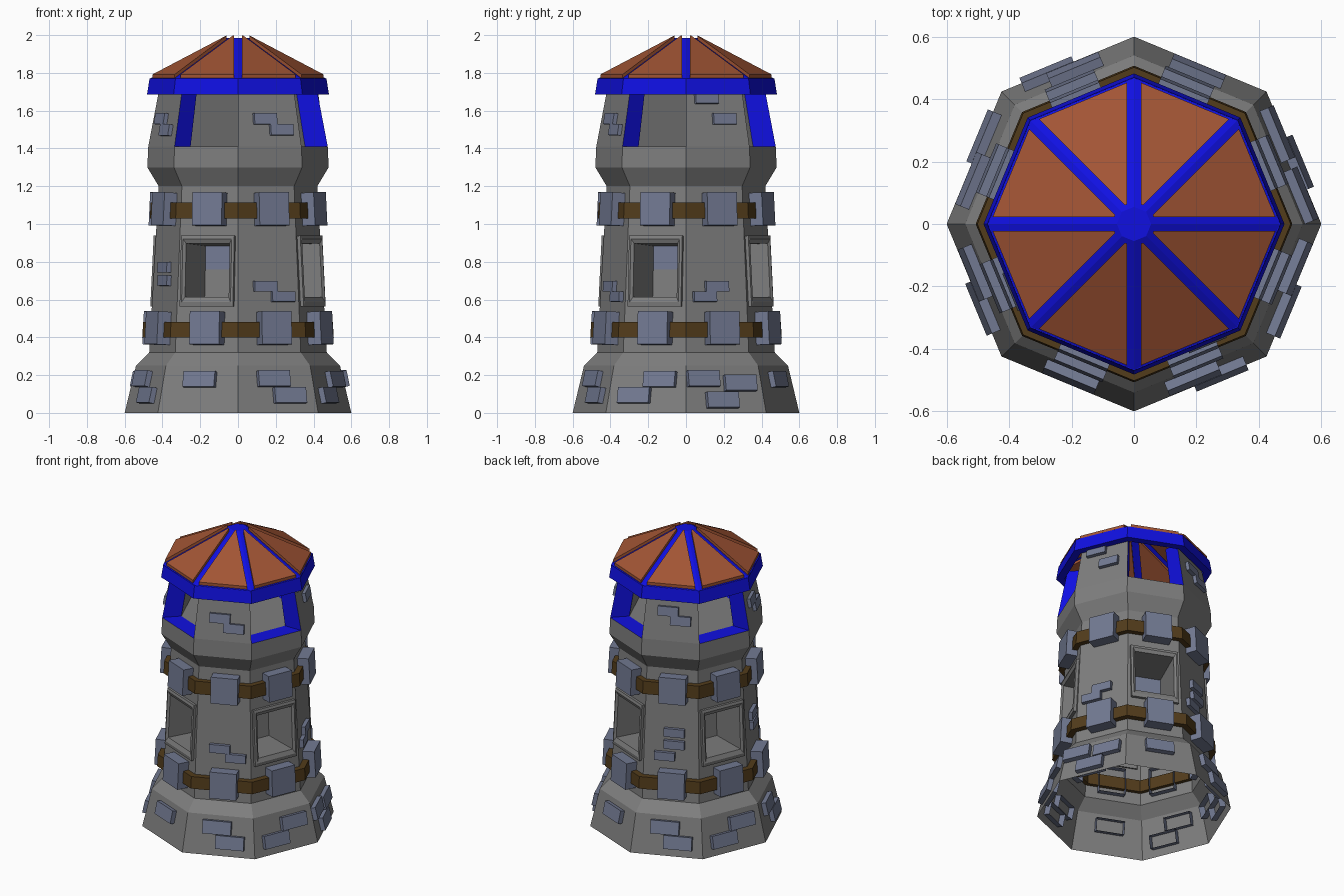
import bpy, bmesh, math
from mathutils import Vector, Matrix

if "Cube" in bpy.data.objects:
    bpy.data.objects.remove(bpy.data.objects["Cube"])

C = math.cos(math.pi / 8)
T = math.tan(math.pi / 8)


def mat(name, rgb):
    m = bpy.data.materials.new(name)
    m.diffuse_color = (*rgb, 1)
    m.use_nodes = True
    m.node_tree.nodes["Principled BSDF"].inputs["Base Color"].default_value = m.diffuse_color
    return m


STONE = mat("grey_stone", (0.21, 0.21, 0.21))
SLATE = mat("slate_brick", (0.17, 0.195, 0.29))
BLUE = mat("blue_trim", (0.005, 0.005, 0.75))
TILE = mat("orange_roof", (0.36, 0.09, 0.035))
WOOD = mat("brown_strap", (0.085, 0.045, 0.011))


class Part:
    """Collects polygons for one object."""

    def __init__(self, name, *mats):
        self.name, self.mats, self.bm = name, mats, bmesh.new()

    def face(self, pts, mi=0):
        f = self.bm.faces.new([self.bm.verts.new(p) for p in pts])
        f.material_index = mi

    def done(self, fix=True):
        bmesh.ops.remove_doubles(self.bm, verts=self.bm.verts, dist=0.0005)
        if fix:
            bmesh.ops.recalc_face_normals(self.bm, faces=self.bm.faces)
        me = bpy.data.meshes.new(self.name)
        self.bm.to_mesh(me)
        self.bm.free()
        for m in self.mats:
            me.materials.append(m)
        ob = bpy.data.objects.new(self.name, me)
        bpy.context.collection.objects.link(ob)


def corner(r, k, z):
    a = k * math.pi / 4
    return Vector((r * math.cos(a), r * math.sin(a), z))


def wall(p, k, lo, hi, mi=0):
    """One side of an octagonal band; lo and hi are (radius, z)."""
    p.face([corner(lo[0], k, lo[1]), corner(lo[0], k + 1, lo[1]),
            corner(hi[0], k + 1, hi[1]), corner(hi[0], k, hi[1])], mi)


def frame(k, z, lo, hi):
    """Local frame (along, up, out) lying on side k of a sloped band."""
    a = (k + 0.5) * math.pi / 4
    slope = (hi[0] - lo[0]) / (hi[1] - lo[1])
    r = (lo[0] + slope * (z - lo[1])) * C
    rad = Vector((math.cos(a), math.sin(a), 0))
    t = Vector((-math.sin(a), math.cos(a), 0))
    u = (Vector((0, 0, 1)) + rad * slope * C).normalized()
    m = Matrix((t, u, t.cross(u))).transposed().to_4x4()
    m.translation = rad * r + Vector((0, 0, z))
    return m


def rect(m, s, v, w, h, d):
    return [m @ Vector((s + x * w / 2, v + y * h / 2, d))
            for x, y in ((-1, -1), (1, -1), (1, 1), (-1, 1))]


def bridge(p, a, b, mi=0):
    for i in range(len(a)):
        j = (i + 1) % len(a)
        p.face([a[i], a[j], b[j], b[i]], mi)


def block(p, m, s, w, h, out, back=-0.04):
    """Five-sided stone set into the wall."""
    a, b = rect(m, s, 0, w, h, back), rect(m, s, 0, w, h, out)
    bridge(p, a, b)
    p.face(b)


BASE = ((0.6, 0), (0.54, 0.25))
SHAFT = ((0.47, 0.32), (0.42, 1.2))
TOP = ((0.475, 1.41), (0.412, 1.74))
INNER = ((0.355, 1.41), (0.302, 1.74))
WINDOW_SIDES = (1, 3, 5, 7)

# tower walls, with square holes on every other shaft side
p = Part("tower_walls", STONE)
for k in range(8):
    wall(p, k, *BASE)
    wall(p, k, BASE[1], SHAFT[0])
    wall(p, k, SHAFT[1], (0.48, 1.3))
    wall(p, k, (0.48, 1.3), TOP[0])
    if k in WINDOW_SIDES:
        m = frame(k, 0.755, *SHAFT)
        (r0, z0), (r1, z1) = SHAFT
        outer = [corner(r0, k, z0), corner(r0, k + 1, z0),
                 corner(r1, k + 1, z1), corner(r1, k, z1)]
        bridge(p, outer, rect(m, 0, 0, 0.25, 0.285, 0))
    else:
        wall(p, k, *SHAFT)
p.done(fix=False)

# deep window niches and their raised frames
p = Part("window_niches", STONE, SLATE)
q = Part("window_frames", STONE)
for k in WINDOW_SIDES:
    m = frame(k, 0.755, *SHAFT)
    D = -0.26
    bridge(p, rect(m, 0, 0, 0.25, 0.285, D), rect(m, 0, 0, 0.25, 0.285, 0))
    p.face(rect(m, 0, 0.08, 0.25, 0.125, D), 1)
    p.face(rect(m, 0, -0.0625, 0.25, 0.16, D), 0)
    o0, o1 = rect(m, 0, -0.005, 0.305, 0.375, -0.01), rect(m, 0, -0.005, 0.305, 0.375, 0.018)
    i0, i1 = rect(m, 0, 0, 0.25, 0.285, -0.002), rect(m, 0, 0, 0.25, 0.285, 0.012)
    mid = rect(m, 0, -0.003, 0.28, 0.335, 0.022)
    bridge(q, o0, o1)
    bridge(q, o1, mid)
    bridge(q, mid, i1)
    bridge(q, i1, i0)
p.done(fix=False)
q.done(fix=False)

# lookout: thick piers on closed sides, blue jambs and sills on open sides
p = Part("lookout_walls", STONE, BLUE)
for k in range(8):
    if k in WINDOW_SIDES:
        wall(p, k, INNER[0], TOP[0], 1)
        continue
    wall(p, k, *TOP)
    wall(p, k, *INNER)
    wall(p, k, INNER[1], TOP[1])
    for e in (k, k + 1):
        p.face([corner(r, e, z) for r, z in (TOP[0], TOP[1], INNER[1], INNER[0])], 1)
p.done(fix=False)
p = Part("lookout_floor", STONE)
p.face([corner(0.355, k, 1.41) for k in range(8)])
p.done(fix=False)


# octagonal rings: wooden straps and the blue eaves
def ring(name, m, section):
    p = Part(name, m)
    for k in range(8):
        for i in range(len(section)):
            wall(p, k, section[i], section[(i + 1) % len(section)])
    p.done()


ring("lower_strap", WOOD, [(0.507, 0.40), (0.502, 0.48), (0.44, 0.48), (0.44, 0.40)])
ring("upper_strap", WOOD, [(0.467, 1.03), (0.462, 1.115), (0.40, 1.115), (0.40, 1.03)])
ring("roof_eaves", BLUE, [(0.482, 1.685), (0.468, 1.77), (0.42, 1.77), (0.43, 1.685)])

# big stones holding the straps
p = Part("strap_blocks", SLATE)
for k in range(8):
    block(p, frame(k, 0.447, *SHAFT), 0.015, 0.17, 0.175, 0.075)
    block(p, frame(k, 1.077, *SHAFT), 0.015, 0.17, 0.175, 0.072)
p.done(fix=False)

# loose bricks: (side, shift along side, height)
base_bricks = [(0, -0.12, 0.178), (0, 0.09, 0.155), (0, -0.02, 0.065),
               (4, -0.05, 0.178), (4, 0.06, 0.09)]
for k in (1, 5):
    base_bricks += [(k, 0, 0.175)]
for k in (2, 6):
    base_bricks += [(k, -0.015, 0.178), (k, 0.07, 0.09)]
for k in (3, 7):
    base_bricks += [(k, 0.07, 0.175), (k, -0.07, 0.09)]
shaft_bricks = [(6, -0.02, 0.67), (6, 0.08, 0.615), (0, 0, 0.67), (0, -0.07, 0.615),
                (4, 0, 0.77), (4, 0.01, 0.7), (2, 0.02, 0.78), (2, 0.02, 0.7),
                (2, -0.04, 0.62)]
top_bricks = [(6, -0.02, 1.555), (6, 0.07, 1.497), (4, -0.04, 1.555), (4, 0.05, 1.495),
              (0, -0.05, 1.665), (0, 0.045, 1.555), (2, -0.02, 1.6), (2, 0.06, 1.545)]
p = Part("loose_bricks", SLATE)
for k, s, z in base_bricks:
    block(p, frame(k, z, *BASE), s, 0.18, 0.085, 0.03)
for k, s, z in shaft_bricks:
    block(p, frame(k, z, *SHAFT), s, 0.13, 0.055, 0.025)
for k, s, z in top_bricks:
    block(p, frame(k, z, *TOP), s, 0.13, 0.06, 0.022)
p.done(fix=False)

# roof: blue ribbed shell with raised orange panels between the ribs
EAVE, PEAK = (0.47, 1.768), (0.055, 1.986)
p = Part("roof_ribs", BLUE)
for k in range(8):
    wall(p, k, EAVE, PEAK)
p.face([corner(PEAK[0], k, PEAK[1]) for k in range(8)])
p.done(fix=False)

p = Part("roof_panels", TILE)
for k in range(8):
    a = (k + 0.5) * math.pi / 4
    rad, t = Vector((math.cos(a), math.sin(a), 0)), Vector((-math.sin(a), math.cos(a), 0))

    def panel(dz):
        pts = []
        for r, z, sg in ((0.462, 1.772, -1), (0.462, 1.772, 1), (0.072, 1.977, 1), (0.072, 1.977, -1)):
            d = r * C
            half = max(d * T - 0.024, 0.003)
            pts.append(rad * d + t * half * sg + Vector((0, 0, z + dz)))
        return pts

    lo, hi = panel(-0.015), panel(0.02)
    bridge(p, lo, hi)
    p.face(hi)
    p.face(lo[::-1])
p.done(fix=False)
